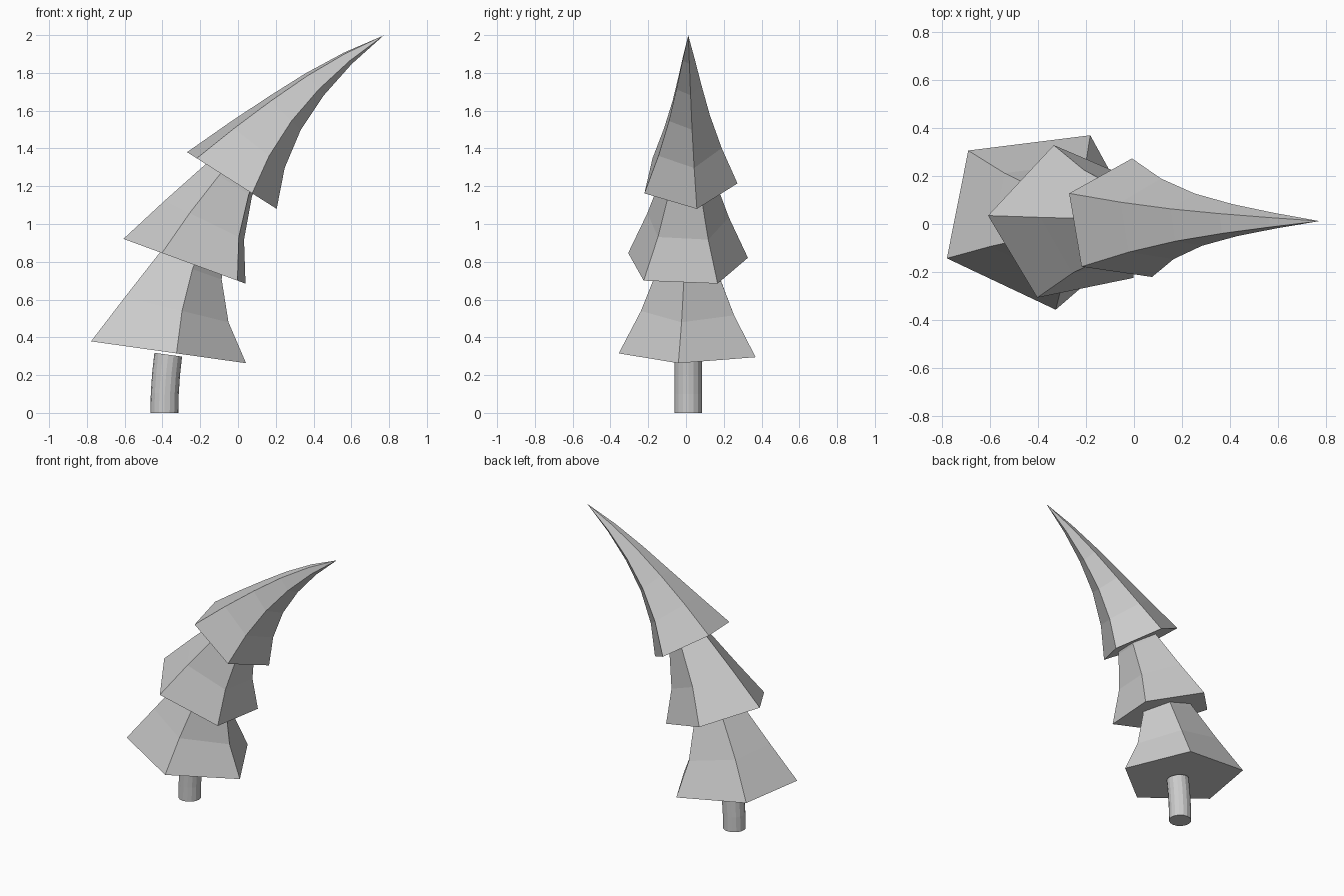
import bpy, bmesh
from math import sin, cos, radians, tau

cube = bpy.data.objects.get("Cube")
if cube:
    bpy.data.objects.remove(cube, do_unlink=True)

BEND_RADIUS = 2.3   # the whole tree bends along one circular arc
BASE_X, BASE_Y = -0.39, 0.012
FLARE = (1, 0.68, 0.44, 0.27, 0.13, 0)   # concave taper of a foliage tier

grey = bpy.data.materials.new("plain_grey")
grey.use_nodes = True
grey.diffuse_color = (0.6, 0.6, 0.6, 1)
grey.node_tree.nodes["Principled BSDF"].inputs["Base Color"].default_value = grey.diffuse_color


def bend(u, v, s):
    """Map straight-tree coordinates (sideways, depth, height) onto the arc."""
    a, r = s / BEND_RADIUS, BEND_RADIUS - u
    return (BASE_X + BEND_RADIUS - r * cos(a), BASE_Y + v, r * sin(a))


def bent_loft(name, sides, radii, turn, start, step, scales, shift=(0, 0)):
    """Stack scaled elliptical rings, bend them, and close both ends."""
    bm = bmesh.new()
    rings = []
    for i, k in enumerate(scales):
        height = start + i * step
        if k == 0:
            rings.append([bm.verts.new(bend(0, 0, height))] * sides)
            continue
        ring = []
        for j in range(sides):
            t = radians(turn) + tau * j / sides
            u = k * (shift[0] + radii[0] * cos(t))
            v = k * (shift[1] + radii[1] * sin(t))
            ring.append(bm.verts.new(bend(u, v, height)))
        rings.append(ring)
    for low, high in zip(rings, rings[1:]):
        for j in range(sides):
            n = (j + 1) % sides
            corners = [low[j], low[n], high[n], high[j]]
            bm.faces.new(list(dict.fromkeys(corners)))
    bm.faces.new(rings[0][::-1])
    if scales[-1] > 0:
        bm.faces.new(rings[-1])
    bmesh.ops.recalc_face_normals(bm, faces=bm.faces)
    mesh = bpy.data.meshes.new(name)
    bm.to_mesh(mesh)
    bm.free()
    mesh.materials.append(grey)
    obj = bpy.data.objects.new(name, mesh)
    bpy.context.collection.objects.link(obj)


# Trunk
bent_loft("trunk", 16, (0.074, 0.074), 0, 0, 0.103, (1, 1, 1, 1))

# Foliage: three five-sided tiers, the top one running to a point
bent_loft("lower_foliage", 5, (0.44, 0.387), -10, 0.322, 0.23, FLARE[:4], (-0.019, 0.015))
bent_loft("middle_foliage", 5, (0.37, 0.335), 30, 0.807, 0.238, FLARE[:4], (-0.012, -0.012))
bent_loft("top_foliage", 5, (0.298, 0.263), 10, 1.2985, 0.2245, FLARE, (-0.012, 0))
